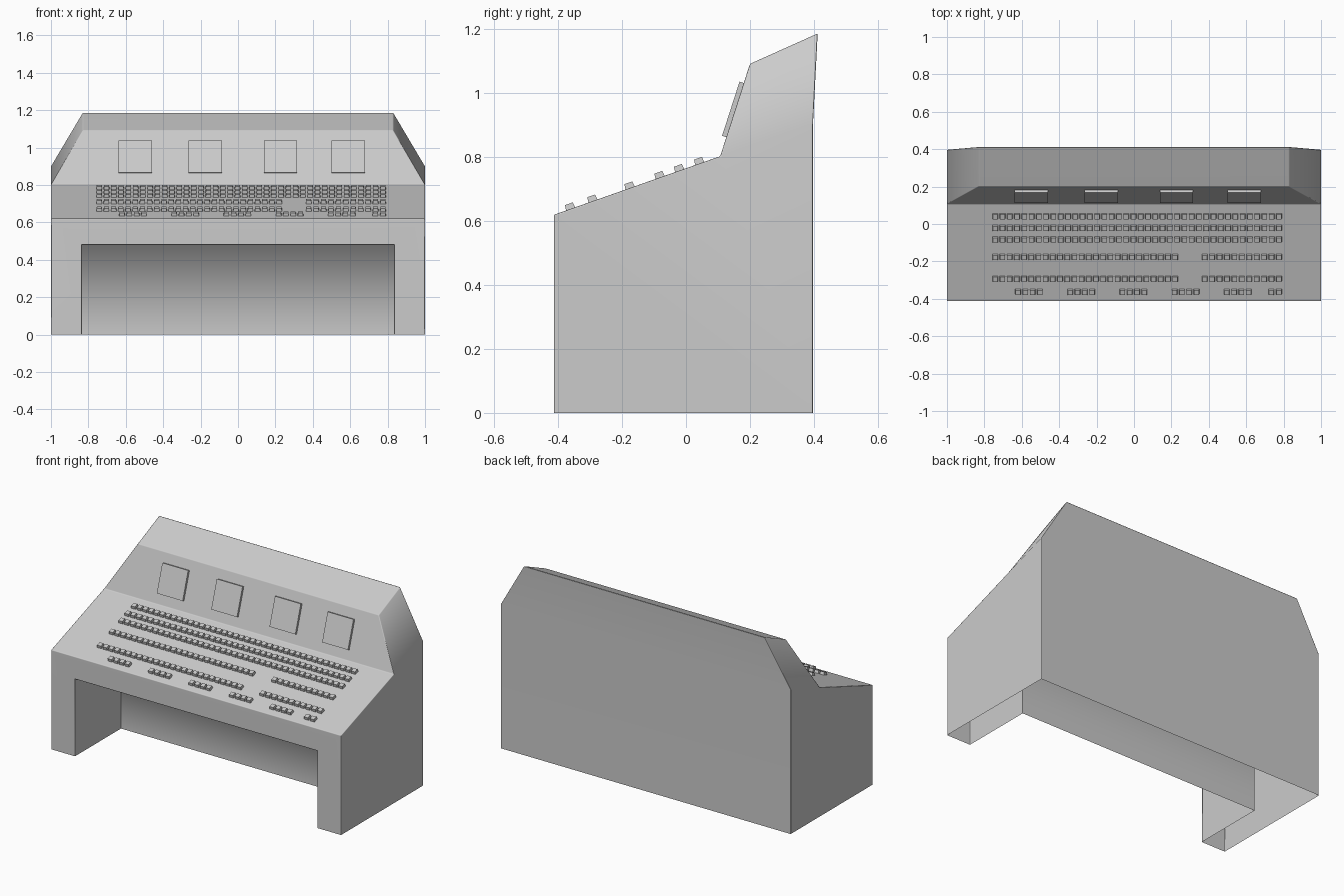
import bpy, bmesh, math
from mathutils import Matrix, Vector

if "Cube" in bpy.data.objects:
    bpy.data.objects.remove(bpy.data.objects["Cube"])


def make_object(name, bm):
    mesh = bpy.data.meshes.new(name)
    bm.to_mesh(mesh)
    bm.free()
    obj = bpy.data.objects.new(name, mesh)
    bpy.context.collection.objects.link(obj)
    return obj


# Console shell: half-section points, mirrored in x, open underneath
POINTS = {
    "a": (1, -.413, 0), "b": (1, -.413, .62), "c": (1, .107, .803),
    "d": (.83, .2, 1.092), "e": (.83, .412, 1.187), "f": (1, .397, .9),
    "g": (1, .397, 0), "h": (.835, -.413, 0), "i": (.835, -.413, .48),
    "j": (.835, .04, 0), "k": (.835, .04, .48),
}


def build_shell():
    bm = bmesh.new()
    right = {k: bm.verts.new(p) for k, p in POINTS.items()}
    left = {k: bm.verts.new((-p[0], p[1], p[2])) for k, p in POINTS.items()}
    for side in (right, left):
        for loop in ("abcfg", "cdef", "hikj"):       # side wall, chamfer, inner leg
            bm.faces.new([side[k] for k in loop])
    for p, q in ("bc", "cd", "de", "ef", "fg", "ik", "kj"):  # cross panels
        bm.faces.new((right[p], right[q], left[q], left[p]))
    bm.faces.new([right[k] for k in "ihab"] + [left[k] for k in "bahi"])
    bmesh.ops.recalc_face_normals(bm, faces=bm.faces)
    bm.normal_update()
    front = min(bm.faces, key=lambda f: f.calc_center_median().y)
    if front.normal.y > 0:
        bmesh.ops.reverse_faces(bm, faces=bm.faces)

    # Small rounding on the outer edges only
    inner = {s[k] for s in (right, left) for k in "jk"}
    soft = [{s["c"], s["f"]} for s in (right, left)] + [{right["f"], left["f"]}]
    edges = [e for e in bm.edges if not e.is_boundary
             and not inner & set(e.verts) and set(e.verts) not in soft]
    bmesh.ops.bevel(bm, geom=edges, offset=.009, segments=2, profile=.5,
                    affect='EDGES', clamp_overlap=True)

    # Smooth shading, with sharp side edges inside the knee space
    for f in bm.faces:
        f.smooth = True
    for e in bm.edges:
        u, v = e.verts
        across = abs(u.co.x - v.co.x) > 1
        if e.is_manifold and not across and e.calc_face_angle(0) > math.radians(50):
            e.smooth = False
    shell = make_object("console_shell", bm)
    mod = shell.modifiers.new("weighted_normals", 'WEIGHTED_NORMAL')
    mod.keep_sharp = True


def slope_frame(start, end, x, t):
    """Matrix on a sloped panel: local y runs up the slope, z points out."""
    direction = Vector((0, end[1] - start[1], end[2] - start[2]))
    tilt = math.atan2(direction.z, direction.y)
    pos = Vector((x, start[1], start[2])) + direction * t
    return Matrix.Translation(pos) @ Matrix.Rotation(tilt, 4, 'X')


def add_block(bm, frame, size, taper=0.0):
    """Box sitting on a panel, sunk slightly in, with a narrowed top."""
    w, d, h = size
    made = bmesh.ops.create_cube(bm, size=1)["verts"]
    for v in made:
        top = v.co.z > 0
        k = taper if top else 0
        v.co.x *= w - k
        v.co.y *= d - k
        v.co.z = h if top else -.004
    bmesh.ops.transform(bm, matrix=frame, verts=made)


def spread(first, last, count):
    return [first + (last - first) * n / (count - 1) for n in range(count)]


build_shell()

# Four display screens on the upright panel
for n, x in enumerate((-.55, -.175, .227, .59)):
    bm = bmesh.new()
    add_block(bm, slope_frame(POINTS["c"], POINTS["d"], x, .5),
              (.178, .178, .014))
    make_object(f"screen_{n + 1}", bm)

# Rows of keys on the sloping desk
full = spread(-.742, .775, 40)
split = spread(-.742, .22, 26) + spread(.378, .775, 11)
groups = [-.62 + .279 * g + .039 * n for g in range(5) for n in range(4)] + [.734, .775]
rows = ((.037, full), (-.026, full), (-.087, full),
        (-.181, split), (-.297, split), (-.367, groups))
for n, (y, xs) in enumerate(rows):
    bm = bmesh.new()
    b, c = POINTS["b"], POINTS["c"]
    t = (y + .006 - b[1]) / (c[1] - b[1])
    for x in xs:
        add_block(bm, slope_frame(b, c, x, t), (.031, .031, .017), .005)
    make_object(f"key_row_{n + 1}", bm)
